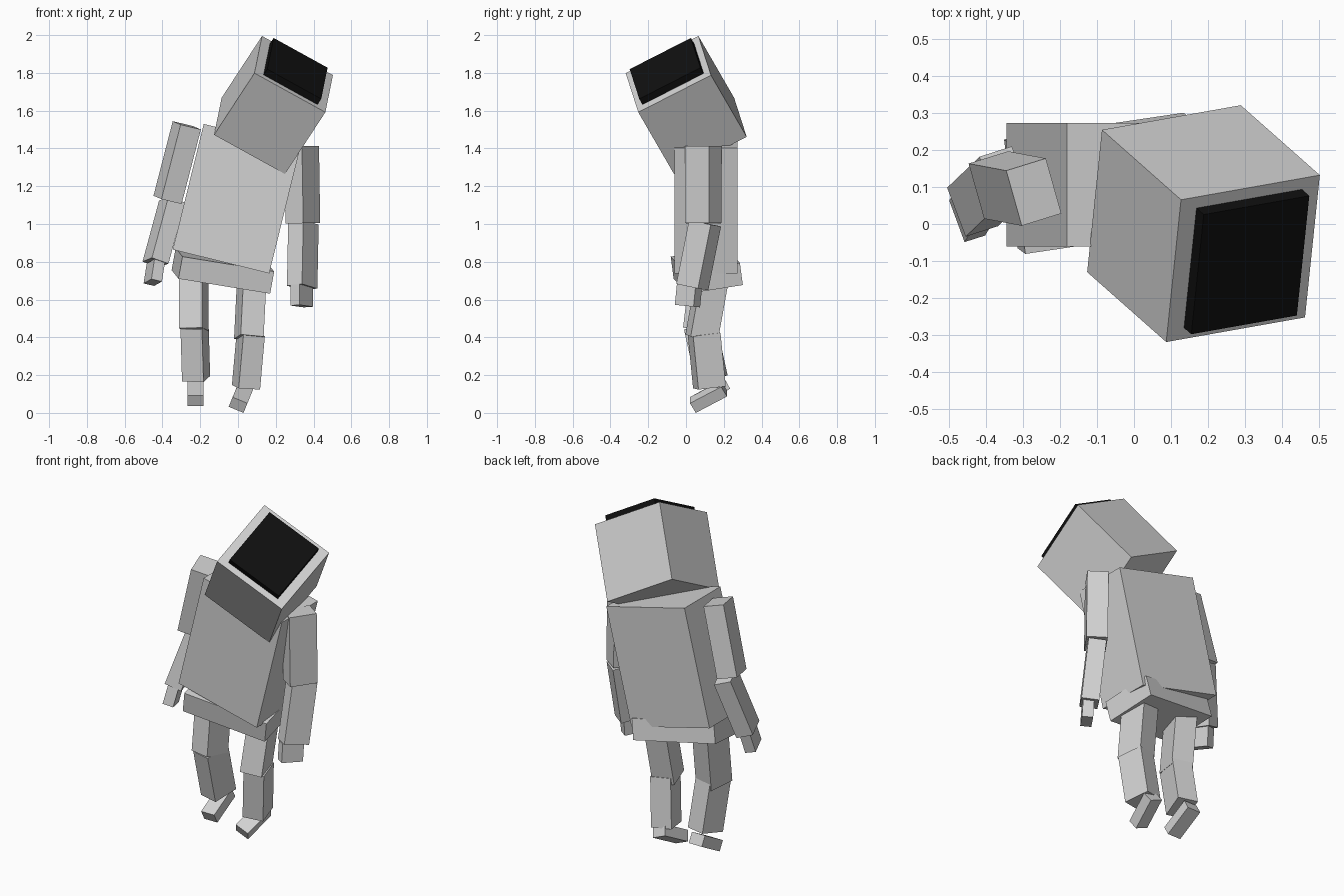
import bpy
import bmesh
from mathutils import Vector, Matrix

cube = bpy.data.objects.get("Cube")
if cube:
    bpy.data.objects.remove(cube, do_unlink=True)


def material(name, value):
    mat = bpy.data.materials.new(name)
    mat.use_nodes = True
    colour = (value, value, value, 1)
    mat.diffuse_color = colour
    bsdf = next(n for n in mat.node_tree.nodes if n.type == 'BSDF_PRINCIPLED')
    bsdf.inputs["Base Color"].default_value = colour
    return mat


grey = material("light_grey", 0.65)
black = material("screen_black", 0.005)


def box(name, centre, size, right, up, mat=grey):
    """Box with its width along right, height along up, depth towards the back."""
    z = Vector(up).normalized()
    x = Vector(right)
    x = (x - z * x.dot(z)).normalized()
    y = z.cross(x)
    bm = bmesh.new()
    bmesh.ops.create_cube(bm, size=1)
    bmesh.ops.scale(bm, vec=size, verts=bm.verts)
    mesh = bpy.data.meshes.new(name)
    bm.to_mesh(mesh)
    bm.free()
    mesh.materials.append(mat)
    obj = bpy.data.objects.new(name, mesh)
    obj.matrix_world = Matrix.Translation(centre) @ Matrix((x, y, z)).transposed().to_4x4()
    bpy.context.collection.objects.link(obj)
    return obj


# Head and the screen on its face
head_right, head_up = Vector((0.374, 0.072, -0.203)), Vector((0.04, 0.384, 0.196))
head_centre = Vector((0.188, 0.001, 1.63))
facing = head_right.cross(head_up).normalized()
box("head", head_centre, (0.434, 0.434, 0.434), head_right, head_up)
box("screen", head_centre + facing * 0.227, (0.33, 0.06, 0.365), head_right, head_up, black)

# Torso and hips
box("torso", (-0.008, 0.106, 1.134), (0.526, 0.335, 0.685), (0.512, 0, -0.122), (0.164, 0, 0.665))
box("hips", (-0.08, 0.11, 0.752), (0.497, 0.3, 0.12), (0.485, 0.072, -0.079), (0.178, -0.129, 0.975))

# Limb sizes shared by both sides
SIZES = {
    "upper_arm": (0.115, 0.156, 0.408),
    "forearm": (0.097, 0.143, 0.345),
    "hand": (0.06, 0.122, 0.11),
    "thigh": (0.125, 0.15, 0.31),
    "shin": (0.117, 0.15, 0.285),
    "foot": (0.085, 0.19, 0.063),
}

# Pose of each limb: centre, width direction, up direction
POSES = {
    "left": {
        "upper_arm": ((0.34, 0.092, 1.208), (0.816, -0.578, 0), (-0.016, 0, 1)),
        "forearm": ((0.343, 0.067, 0.835), (0.816, -0.578, 0), (0.02, 0.2, 1)),
        "hand": ((0.337, 0.013, 0.62), (0.816, -0.578, 0), (0, 0.1, 1)),
        "thigh": ((0.065, 0.11, 0.55), (0.97, 0.24, 0), (0.05, 0.18, 1)),
        "shin": ((0.055, 0.11, 0.277), (0.97, 0.24, 0), (0.09, -0.1, 1)),
        "foot": ((0.018, 0.119, 0.085), (0.925, 0, -0.38), (0.33, -0.49, 0.8)),
    },
    "right": {
        "upper_arm": ((-0.322, 0.096, 1.325), (0.119, 0.037, -0.029), (0.25, -0.047, 0.968)),
        "forearm": ((-0.393, 0.088, 0.957), (0.903, 0.292, -0.32), (0.254, 0.243, 0.937)),
        "hand": ((-0.443, 0.03, 0.743), (0.903, 0.292, -0.2), (0.15, 0.25, 0.95)),
        "thigh": ((-0.234, 0.09, 0.595), (0.97, -0.24, 0), (0, 0.12, 1)),
        "shin": ((-0.226, 0.105, 0.32), (0.97, -0.24, 0), (-0.03, -0.22, 1)),
        "foot": ((-0.224, 0.135, 0.11), (1, 0, 0), (0, -0.48, 0.88)),
    },
}

for side, limbs in POSES.items():
    for part, (centre, right, up) in limbs.items():
        box(f"{side}_{part}", centre, SIZES[part], right, up)
